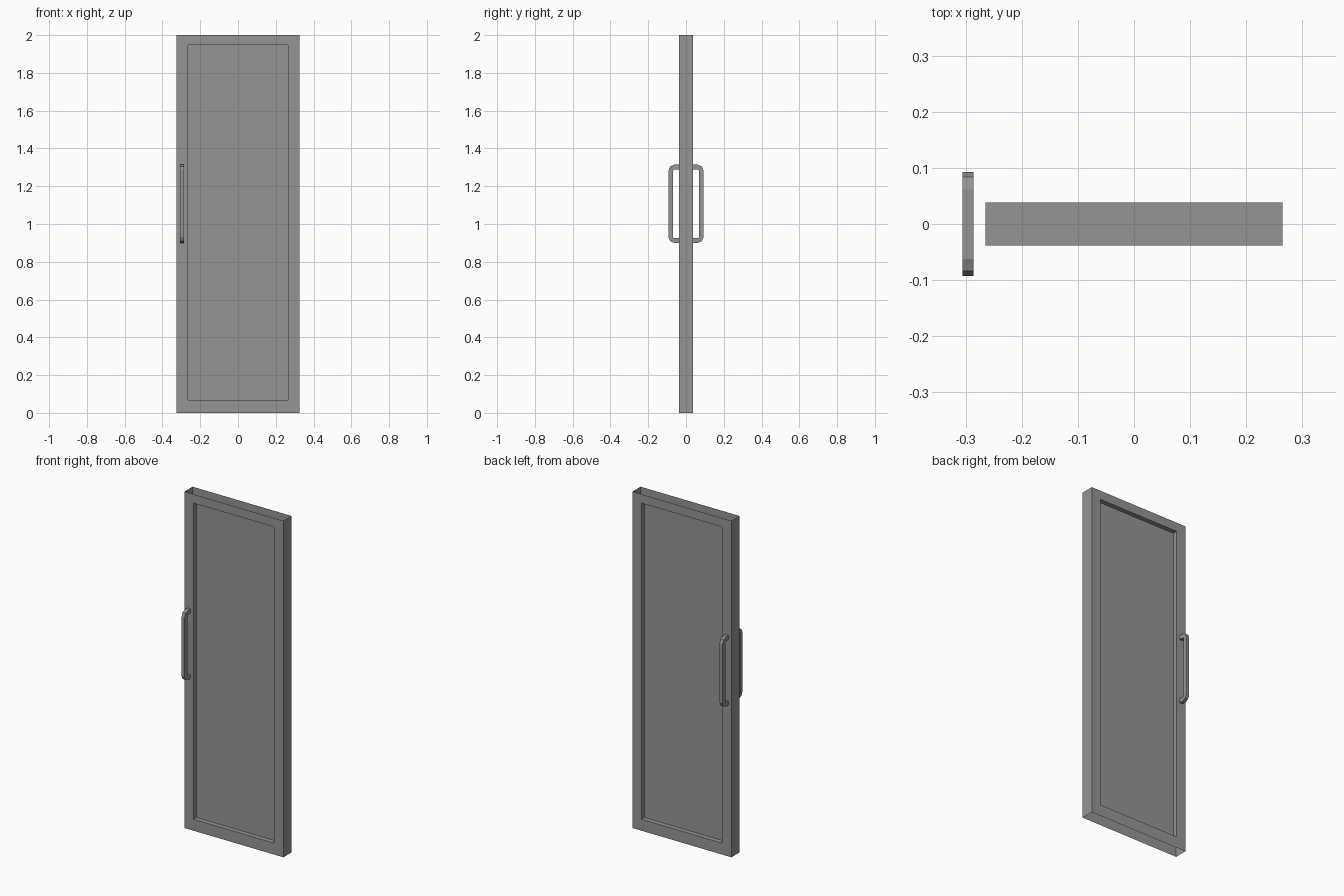
import bpy, bmesh, math

cube = bpy.data.objects.get("Cube")
if cube:
    bpy.data.objects.remove(cube, do_unlink=True)

grey = bpy.data.materials.new("door_grey")
grey.use_nodes = True
colour = (0.3, 0.3, 0.3, 1)
grey.diffuse_color = colour
grey.node_tree.nodes["Principled BSDF"].inputs["Base Color"].default_value = colour

HALF_W, HEIGHT, HALF_D = 0.325, 2.0, 0.038
OPEN_W, OPEN_LOW, OPEN_HIGH = 0.265, 0.068, 1.947


def finish(bm, name):
    bmesh.ops.recalc_face_normals(bm, faces=bm.faces)
    mesh = bpy.data.meshes.new(name)
    bm.to_mesh(mesh)
    bm.free()
    mesh.materials.append(grey)
    obj = bpy.data.objects.new(name, mesh)
    bpy.context.collection.objects.link(obj)
    return obj


def bridge(bm, a, b, skip=()):
    """Join two closed rings of vertices with quads."""
    n = len(a)
    for i in range(n):
        if i not in skip:
            j = (i + 1) % n
            bm.faces.new((a[i], a[j], b[j], b[i]))


def rectangle(bm, half_w, low, high, y):
    corners = ((-half_w, low), (half_w, low), (half_w, high), (-half_w, high))
    return [bm.verts.new((x, y, z)) for x, z in corners]


# Hollow sheet frame: open at the top and bottom ends, lined around the opening
bm = bmesh.new()
outer = [rectangle(bm, HALF_W, 0, HEIGHT, s * HALF_D) for s in (-1, 1)]
inner = [rectangle(bm, OPEN_W, OPEN_LOW, OPEN_HIGH, s * HALF_D) for s in (-1, 1)]
for o, i in zip(outer, inner):
    bridge(bm, o, i)
bridge(bm, *outer, skip=(0, 2))
bridge(bm, *inner)
finish(bm, "door_frame")

# Recessed panel filling the opening
bm = bmesh.new()
bmesh.ops.create_cube(bm, size=1)
for v in bm.verts:
    v.co.x *= 2 * OPEN_W
    v.co.y *= 0.02
    v.co.z = OPEN_HIGH if v.co.z > 0 else OPEN_LOW
finish(bm, "door_panel")


# Pull handles on both faces, one bent square bar passing through the frame
def rounded_ring(bm, x, half_y, half_z, radius, centre_z):
    ring = []
    for k, (sy, sz) in enumerate(((1, 1), (-1, 1), (-1, -1), (1, -1))):
        for step in range(3):
            a = math.pi / 2 * (k + step / 2)
            ring.append(bm.verts.new((
                x,
                sy * (half_y - radius) + radius * math.cos(a),
                centre_z + sz * (half_z - radius) + radius * math.sin(a))))
    return ring


BAR = 0.025
bm = bmesh.new()
rings = []
for x, order in ((-0.306, (0, BAR)), (-0.286, (BAR, 0))):
    for inset in order:
        rings.append(rounded_ring(bm, x, 0.093 - inset, 0.207 - inset,
                                  0.031 - inset, 1.107))
for k in range(4):
    bridge(bm, rings[k], rings[(k + 1) % 4])
finish(bm, "pull_handles")
